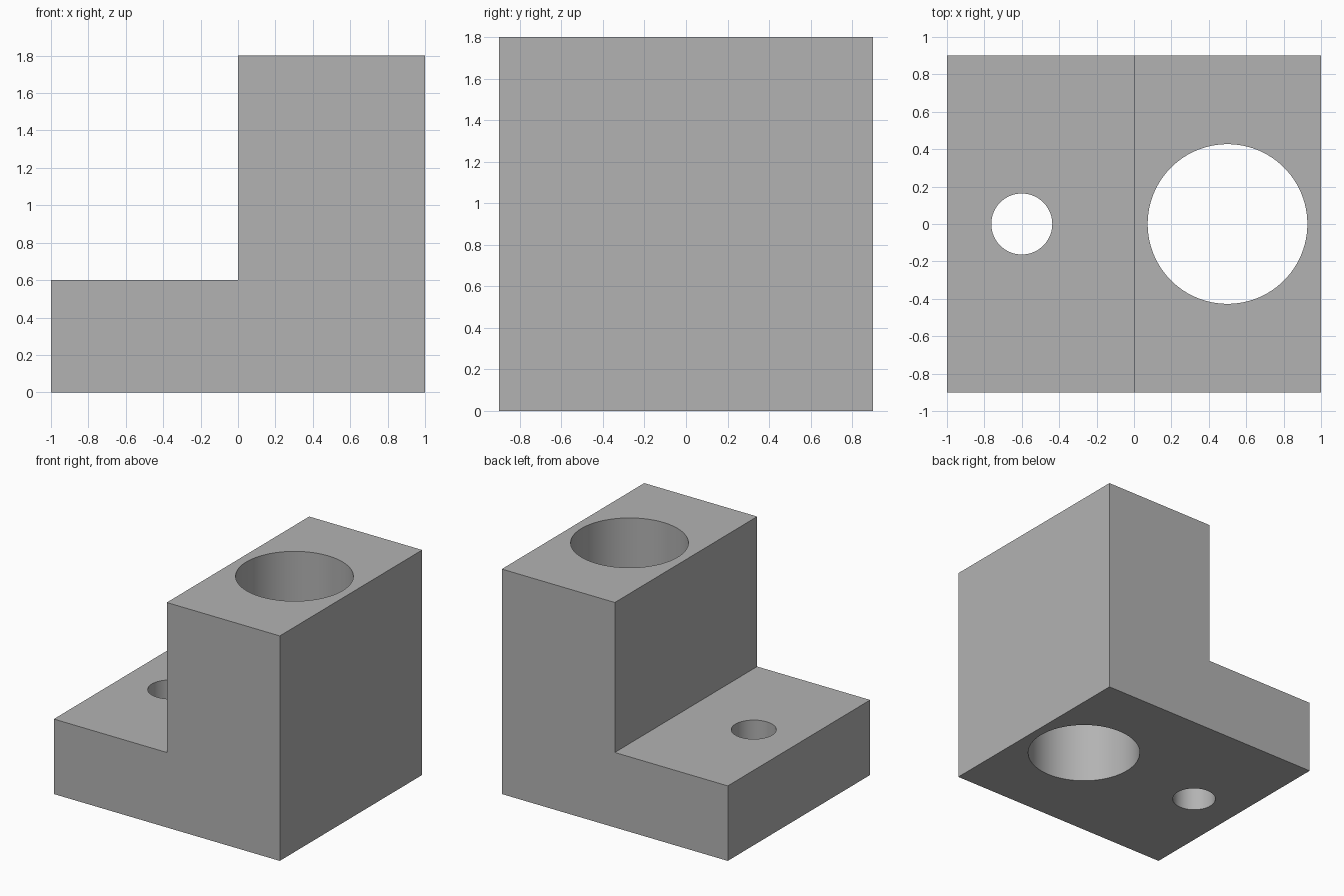
import bpy
import bmesh
import math

cube = bpy.data.objects.get("Cube")
if cube:
    bpy.data.objects.remove(cube, do_unlink=True)

# Plain grey material
grey = bpy.data.materials.new("plain grey")
grey.use_nodes = True
color = (0.45, 0.45, 0.45, 1)
grey.diffuse_color = color
grey.node_tree.nodes["Principled BSDF"].inputs["Base Color"].default_value = color

# Stepped block: an L-shaped side profile extruded from front to back
HALF_DEPTH = 0.9
profile = [(-1, 0), (1, 0), (1, 1.8), (0, 1.8), (0, 0.6), (-1, 0.6)]
bm = bmesh.new()
side = bm.faces.new([bm.verts.new((x, -HALF_DEPTH, z)) for x, z in profile])
extruded = bmesh.ops.extrude_face_region(bm, geom=[side])["geom"]
moved = [v for v in extruded if isinstance(v, bmesh.types.BMVert)]
bmesh.ops.translate(bm, vec=(0, 2 * HALF_DEPTH, 0), verts=moved)
bmesh.ops.recalc_face_normals(bm, faces=bm.faces)
mesh = bpy.data.meshes.new("stepped_block")
bm.to_mesh(mesh)
bm.free()
mesh.materials.append(grey)
block = bpy.data.objects.new("stepped_block", mesh)
bpy.context.collection.objects.link(block)


def drill(name, x, radius):
    """Cut a round vertical hole through the block."""
    bpy.ops.mesh.primitive_cylinder_add(vertices=96, radius=radius, depth=3,
                                        location=(x, 0, 0.9))
    cutter = bpy.context.object
    cutter.name = name
    cutter.hide_render = True
    cutter.data.materials.append(grey)
    cut = block.modifiers.new(name, "BOOLEAN")
    cut.operation = "DIFFERENCE"
    cut.solver = "EXACT"
    cut.object = cutter
    bpy.ops.object.select_all(action="DESELECT")
    block.select_set(True)
    bpy.context.view_layer.objects.active = block
    bpy.ops.object.modifier_apply(modifier=cut.name)
    bpy.data.objects.remove(cutter, do_unlink=True)


# Large bore in the tall half, small bolt hole in the low step
drill("large_bore", 0.5, 0.427)
drill("bolt_hole", -0.6, 0.163)

# Smooth hole walls, sharp outer edges
bpy.ops.object.shade_smooth_by_angle(angle=math.radians(30))
